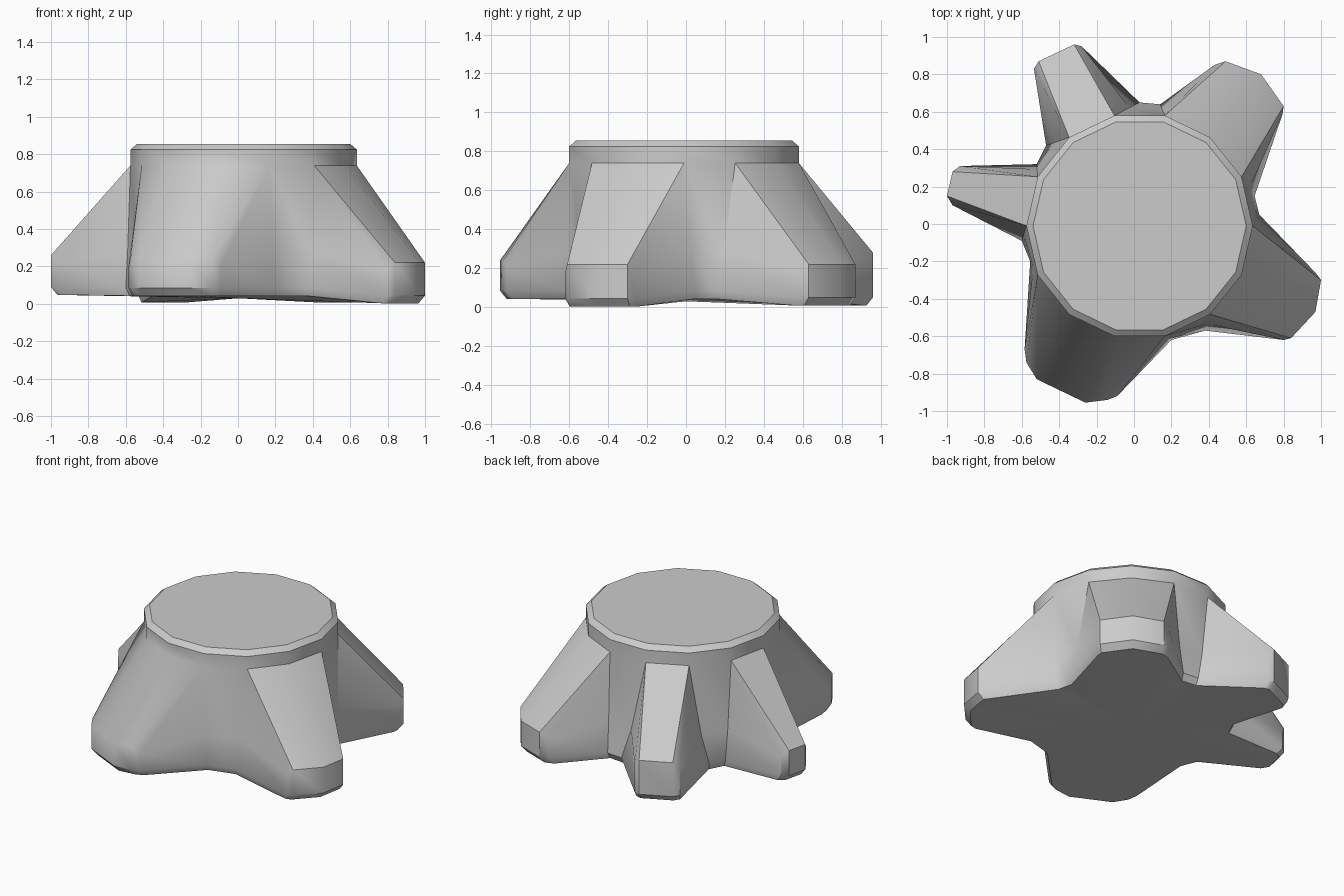
import bpy, bmesh
from math import cos, sin, tau, radians

if "Cube" in bpy.data.objects:
    bpy.data.objects.remove(bpy.data.objects["Cube"])

CX, CY, R, N = 0.03, -0.01, 0.605, 14

def rim(k, z, r=R):
    a = tau * k / N
    return (CX + r * cos(a), CY + r * sin(a), z)

# Each root, counter-clockwise: shoulder height, base height, then
# (rim vertex, x, y, kind): v = valley, f = flank corner, s = top shoulder
roots = [
    (0.22, 0.05, [(1, .645, .15, 'v'), (1, .795, .59, 'f'), (1, .80, .63, 's'),
                  (2, .68, .80, 's'), (3, .49, .87, 's'), (3, .43, .85, 'f'), (3, .14, .64, 'v')]),
    (0.28, 0.05, [(4, .03, .65, 'v'), (4, -.28, .95, 'f'), (4, -.32, .96, 's'),
                  (5, -.51, .87, 's'), (5, -.535, .83, 'f'), (5, -.47, .42, 'v')]),
    (0.26, 0.09, [(6, -.52, .32, 'v'), (6, -.93, .31, 'f'), (6, -.97, .28, 's'),
                  (7, -1.0, .15, 's'), (7, -.97, .10, 'f'), (7, -.60, -.09, 'v')]),
    (0.24, 0.085, [(8, -.555, -.20, 'v'), (8, -.585, -.67, 'f'), (8, -.575, -.74, 's'),
                   (9, -.52, -.83, 's'), (10, -.26, -.955, 's'), (11, -.14, -.94, 's'),
                   (11, -.09, -.92, 'f'), (11, .20, -.62, 'v')]),
    (0.22, 0.045, [(12, .38, -.57, 'v'), (12, .80, -.62, 'f'), (12, .84, -.61, 's'),
                   (13, .97, -.47, 's'), (0, 1.0, -.30, 's'), (0, .97, -.26, 'f'), (0, .67, .05, 'v')]),
]

bm = bmesh.new()
columns = []
for zs, zb, pts in roots:
    for k, x, y, kind in pts:
        p = rim(k, 0.74)
        if kind == 'v':
            mid = (p[0] + (x - p[0]) * .6, p[1] + (y - p[1]) * .6, 0.28)
            base = (x, y, 0.085)
        else:
            mid = (x, y, zs if kind == 's' else zs - 0.04)
            base = (x, y, zb)
        foot = (x * 0.965, y * 0.965, base[2] - 0.042)
        ring = [rim(k, 0.855, R - .035), rim(k, 0.825), p, mid, base, foot]
        columns.append([bm.verts.new(c) for c in ring])

# Skin neighbouring columns, then close the cut top and the underside
centre = bm.verts.new((0, 0, 0.03))
n = len(columns)
for i in range(n):
    a, b = columns[i], columns[(i + 1) % n]
    for j in range(5):
        bm.faces.new((a[j], a[j + 1], b[j + 1], b[j]))
    bm.faces.new((b[5], a[5], centre))
bmesh.ops.remove_doubles(bm, verts=bm.verts, dist=0.0005)
bm.verts.ensure_lookup_table()
top = [v for v in bm.verts if v.co.z > 0.85]
bmesh.ops.contextual_create(bm, geom=[e for e in bm.edges if all(v in top for v in e.verts)])
bmesh.ops.recalc_face_normals(bm, faces=bm.faces)

mesh = bpy.data.meshes.new("tree_stump")
bm.to_mesh(mesh)
bm.free()
stump = bpy.data.objects.new("tree_stump", mesh)
bpy.context.collection.objects.link(stump)
bpy.context.view_layer.objects.active = stump
stump.select_set(True)
bpy.ops.object.shade_smooth_by_angle(angle=radians(35))
